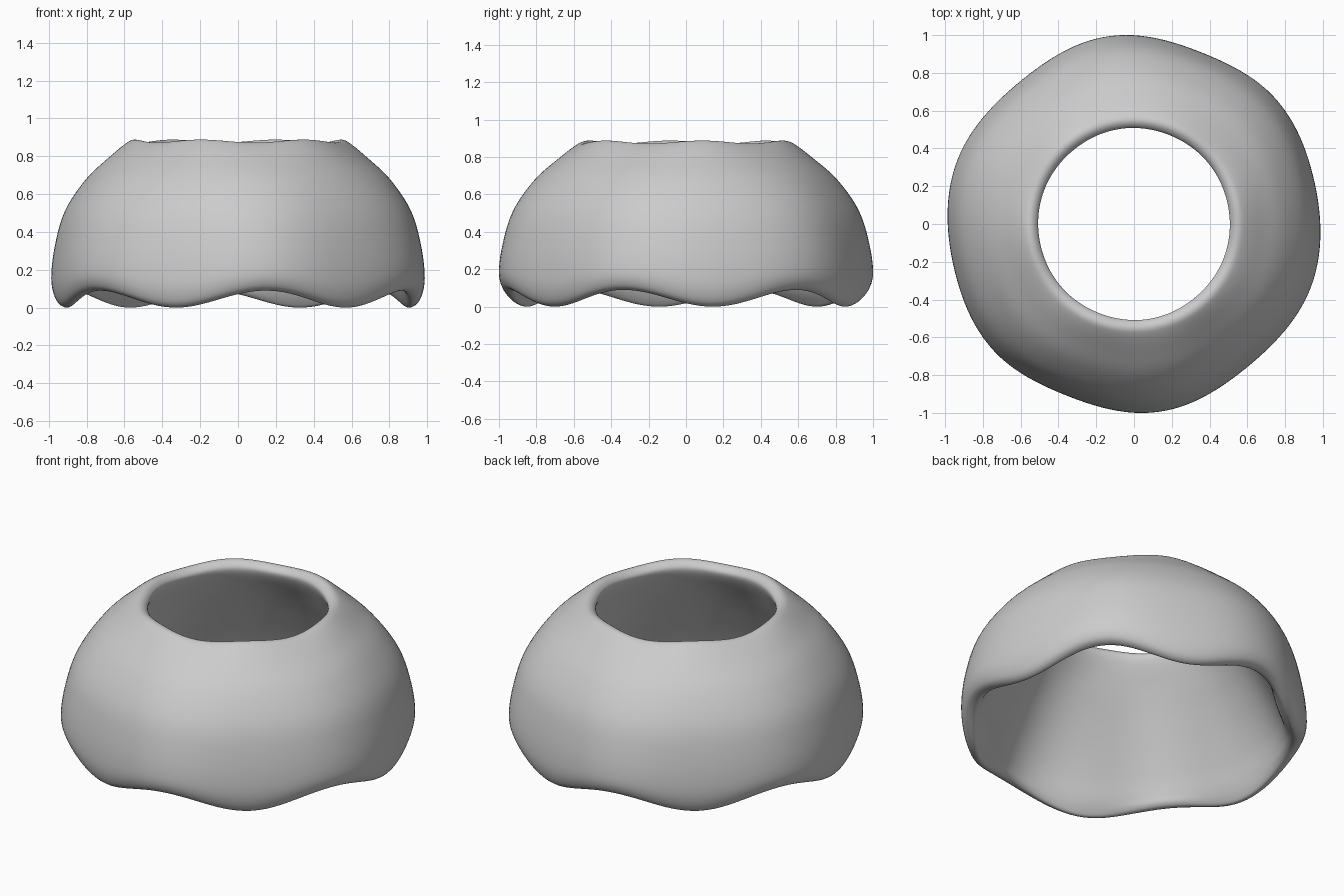
import bpy, bmesh, math

if "Cube" in bpy.data.objects:
    bpy.data.objects.remove(bpy.data.objects["Cube"])

SEGMENTS = 144
STEPS = 5

# Closed wall section (radius, height): up the outside, over the rim, down the nearly conical inside
SECTION = [(0.935, 0.0), (0.978, 0.035), (0.999, 0.14), (0.98, 0.32), (0.925, 0.51),
           (0.81, 0.68), (0.68, 0.80), (0.59, 0.872), (0.55, 0.888), (0.52, 0.873),
           (0.509, 0.842), (0.535, 0.78), (0.61, 0.66), (0.70, 0.51), (0.785, 0.35),
           (0.85, 0.20), (0.885, 0.09), (0.904, 0.025)]
INSIDE = range(12, 17)  # section points where the lobes are stronger

# Outline scale at six corners and flats; repeats after half a turn (degrees, scale)
OUTLINE = [(-50, 0.967), (-17, 0.996), (12, 0.982), (41, 1.002), (68, 0.977), (97, 1.004), (130, 0.967)]


def smooth_loop(points, steps):
    """Closed Catmull-Rom curve through the points."""
    n, out = len(points), []
    for i in range(n):
        a, b, c, d = (points[(i + k) % n] for k in (-1, 0, 1, 2))
        for s in range(steps):
            t = s / steps
            out.append(tuple(0.5 * (2 * q + (r - p) * t + (2 * p - 5 * q + 4 * r - u) * t * t
                                    + (3 * q - p - 3 * r + u) * t ** 3)
                             for p, q, r, u in zip(a, b, c, d)))
    return out


def outline_scale(angle):
    deg = (math.degrees(angle) + 50) % 180 - 50
    for (a0, s0), (a1, s1) in zip(OUTLINE, OUTLINE[1:]):
        if deg <= a1:
            t = (deg - a0) / (a1 - a0)
            return s0 + (s1 - s0) * (1 - math.cos(math.pi * t)) / 2
    return OUTLINE[-1][1]


# Sweep the section around z: lobed below, round at the opening, wavy lower edge
section = smooth_loop([(r, z, 1.8 if i in INSIDE else 1.0) for i, (r, z) in enumerate(SECTION)], STEPS)
bm = bmesh.new()
rings = []
for i in range(SEGMENTS):
    a = 2 * math.pi * i / SEGMENTS
    scale = outline_scale(a)
    wave = math.cos(6 * (a - math.radians(39)))
    ring = []
    for r, z, lobes in section:
        t = min(max(z / 0.886, 0), 1)
        radius = r * (1 + (scale - 1) * lobes * (1 - t ** 4))
        lift = 0.045 * (1 + wave) * max(0, 1 - z / 0.5) ** 2
        lift -= 0.008 * (1 + wave) * t ** 6
        ring.append(bm.verts.new((radius * math.cos(a), radius * math.sin(a), z + lift)))
    rings.append(ring)

m = len(section)
for i in range(SEGMENTS):
    r0, r1 = rings[i], rings[(i + 1) % SEGMENTS]
    for j in range(m):
        k = (j + 1) % m
        bm.faces.new((r0[j], r1[j], r1[k], r0[k]))
bmesh.ops.recalc_face_normals(bm, faces=bm.faces)
for f in bm.faces:
    f.smooth = True

mesh = bpy.data.meshes.new("dome_shell")
bm.to_mesh(mesh)
bm.free()
shell = bpy.data.objects.new("dome_shell", mesh)
bpy.context.collection.objects.link(shell)
